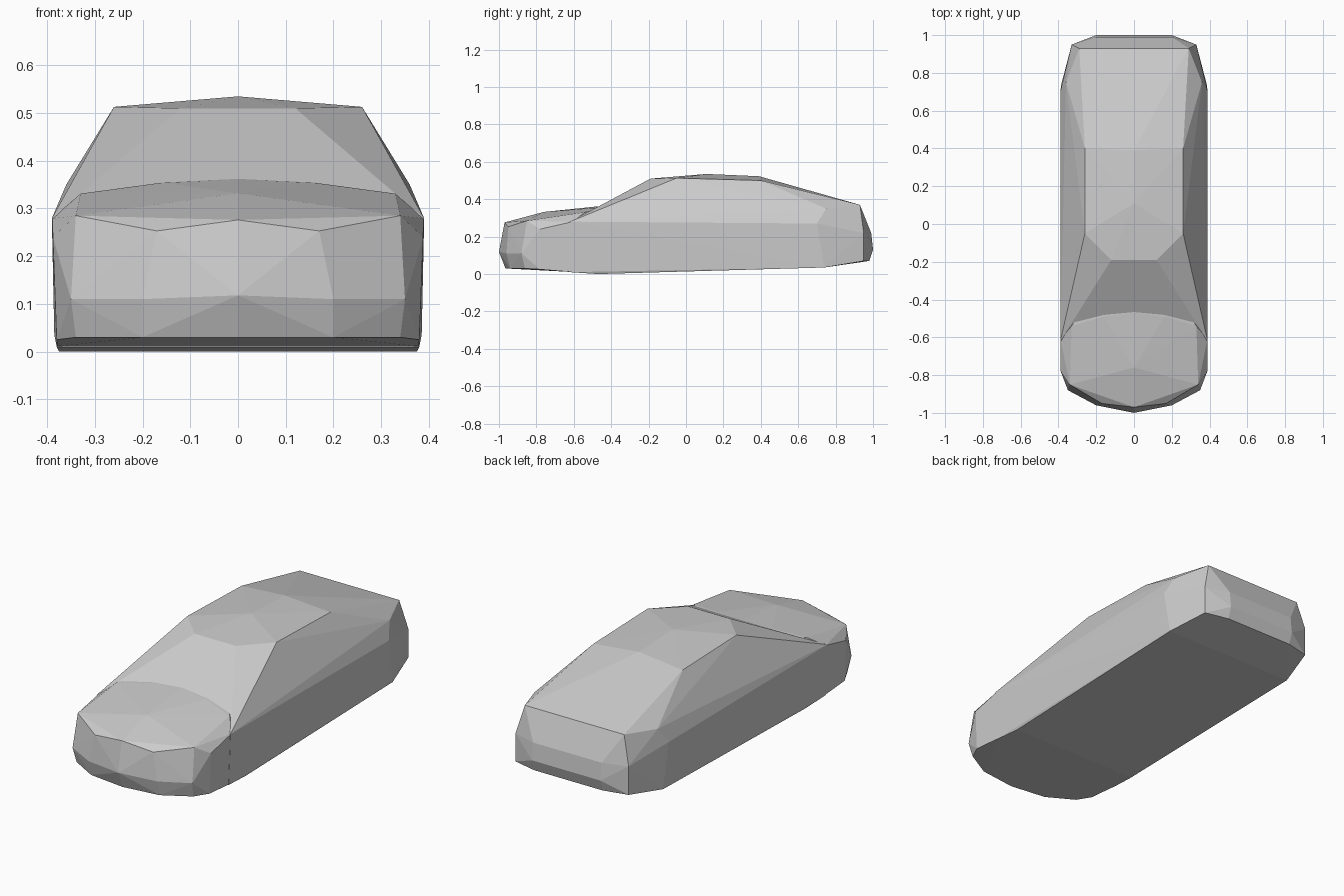
import bpy, bmesh

cube = bpy.data.objects.get("Cube")
if cube:
    bpy.data.objects.remove(cube)

grey = bpy.data.materials.new("light_grey")
grey.use_nodes = True
colour = (0.6, 0.6, 0.6, 1)
grey.diffuse_color = colour
grey.node_tree.nodes["Principled BSDF"].inputs["Base Color"].default_value = colour


def hull(name, points):
    """Faceted convex shell around points mirrored across x."""
    bm = bmesh.new()
    for x, y, z in points:
        bm.verts.new((x, y, z))
        if x:
            bm.verts.new((-x, y, z))
    res = bmesh.ops.convex_hull(bm, input=bm.verts)
    spare = {g for g in res["geom_interior"] + res["geom_unused"]
             if isinstance(g, bmesh.types.BMVert)}
    bmesh.ops.delete(bm, geom=list(spare), context='VERTS')
    bmesh.ops.recalc_face_normals(bm, faces=bm.faces)
    mesh = bpy.data.meshes.new(name)
    bm.to_mesh(mesh)
    bm.free()
    mesh.materials.append(grey)
    obj = bpy.data.objects.new(name, mesh)
    bpy.context.collection.objects.link(obj)
    return obj


# Cabin and rear: sill, beltline, roof and tail
cabin = hull("car_body", [
    (0.375, -0.47, 0.0), (0.38, -0.62, 0.01), (0.385, 0.74, 0.035),
    (0.39, -0.62, 0.28), (0.39, 0.7, 0.27), (0.36, 0.75, 0.35),
    (0.12, -0.19, 0.51), (0.26, -0.05, 0.513), (0, 0.11, 0.535),
    (0.26, 0.4, 0.5), (0, 0.39, 0.523), (0.29, 0.93, 0.37),
    (0.33, 0.95, 0.22), (0.2, 0.99, 0.22), (0.2, 1.0, 0.13),
    (0.2, 0.98, 0.07), (0.33, 0.95, 0.07),
])

# Nose and bonnet, with its tail buried in the cabin
nose = hull("bonnet", [
    (0, -1.0, 0.118), (0.2, -0.96, 0.11), (0.35, -0.88, 0.11),
    (0, -0.97, 0.276), (0.17, -0.95, 0.253), (0.34, -0.85, 0.285),
    (0, -0.965, 0.03), (0.2, -0.94, 0.03), (0.34, -0.86, 0.03),
    (0.38, -0.78, 0.025), (0.388, -0.78, 0.24),
    (0.389, -0.61, 0.279), (0.379, -0.61, 0.011),
    (0, -0.76, 0.332), (0.33, -0.54, 0.331), (0.16, -0.49, 0.354),
    (0, -0.47, 0.362), (0.15, -0.3, 0.36), (0.3, -0.3, 0.05),
])

# Weld the two shells into one body
join = cabin.modifiers.new("join_bonnet", 'BOOLEAN')
join.operation = 'UNION'
join.solver = 'EXACT'
join.object = nose
bpy.context.view_layer.update()
deps = bpy.context.evaluated_depsgraph_get()
welded = bpy.data.meshes.new_from_object(cabin.evaluated_get(deps))
cabin.modifiers.clear()
cabin.data = welded
bpy.data.objects.remove(nose)
